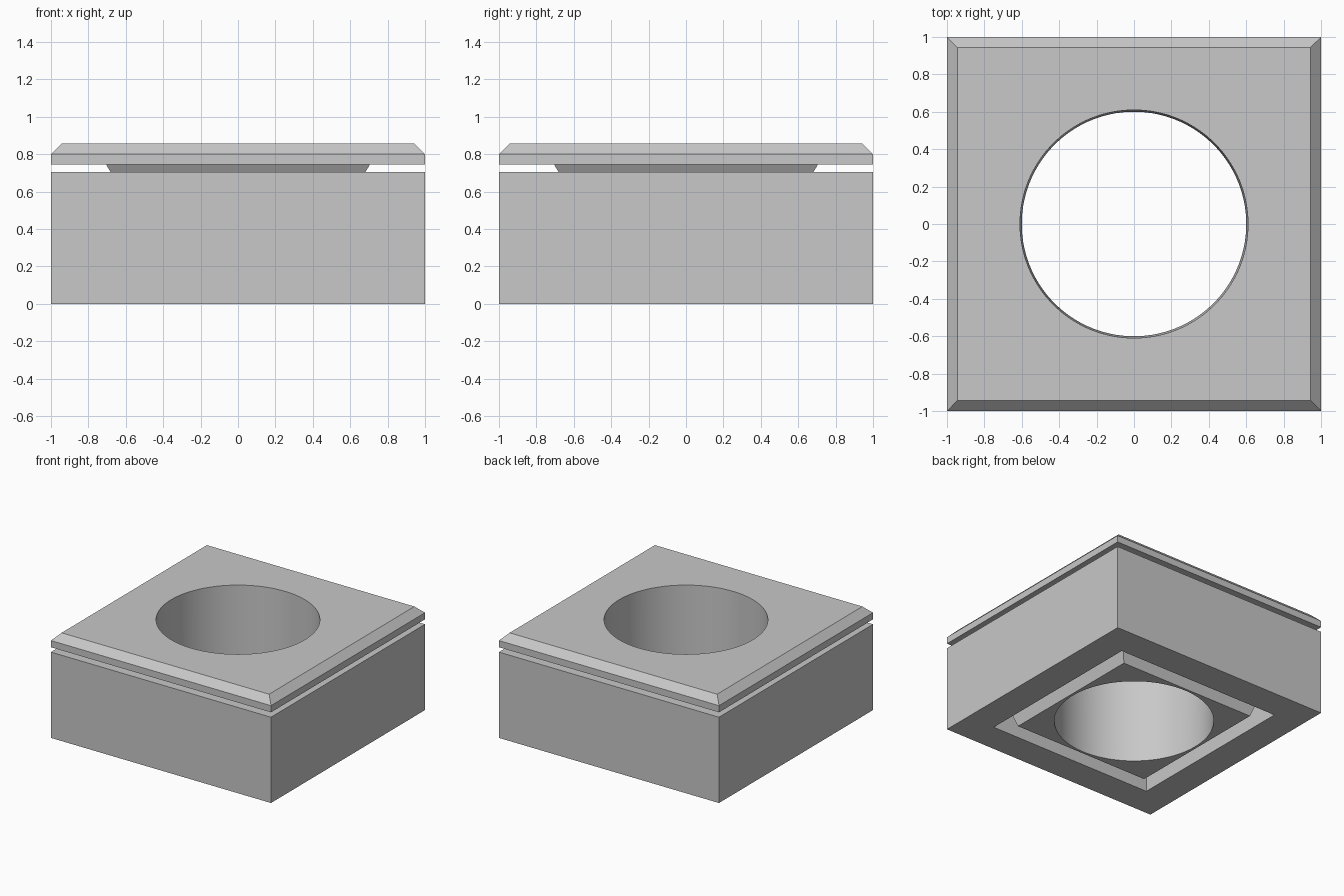
import bpy, bmesh, math

cube = bpy.data.objects.get("Cube")
if cube:
    bpy.data.objects.remove(cube, do_unlink=True)

grey = bpy.data.materials.new("plain grey")
grey.use_nodes = True
colour = (0.58, 0.58, 0.58, 1)
grey.diffuse_color = colour
grey.node_tree.nodes["Principled BSDF"].inputs["Base Color"].default_value = colour


def loft(name, profile, sides=4, closed=False):
    """Stack regular rings from (half width, height) pairs; closed makes a tube."""
    bm = bmesh.new()
    rings = []
    turn = math.pi / sides
    for half, z in profile:
        r = half / math.cos(turn) if sides == 4 else half
        rings.append([bm.verts.new((r * math.cos(turn * (2 * i + 1)),
                                    r * math.sin(turn * (2 * i + 1)), z))
                      for i in range(sides)])
    pairs = list(zip(rings, rings[1:]))
    if closed:
        pairs.append((rings[-1], rings[0]))
    else:
        bm.faces.new(rings[0])
        bm.faces.new(rings[-1])
    for low, high in pairs:
        for i in range(sides):
            j = (i + 1) % sides
            bm.faces.new((low[i], low[j], high[j], high[i]))
    bmesh.ops.recalc_face_normals(bm, faces=bm.faces[:])
    mesh = bpy.data.meshes.new(name)
    bm.to_mesh(mesh)
    bm.free()
    mesh.materials.append(grey)
    obj = bpy.data.objects.new(name, mesh)
    bpy.context.collection.objects.link(obj)
    return obj


# Lower square frame, open right through
loft("base_frame", [(1, 0), (1, 0.705), (0.75, 0.705), (0.75, 0)], closed=True)

# Lid with bevelled rim and the flared plug hanging inside the frame
lid = loft("lid_with_plug", [(0.62, 0), (0.652, 0.1), (0.652, 0.655), (0.705, 0.745),
                             (1, 0.745), (1, 0.8), (0.943, 0.857)])

# Slightly tapered round bore through lid and plug
cutter = loft("bore_cutter", [(0.599, -0.1), (0.611, 0.957)], sides=96)
cutter.hide_render = True
cut = lid.modifiers.new("bore", "BOOLEAN")
cut.operation = "DIFFERENCE"
cut.solver = "EXACT"
cut.object = cutter
bpy.ops.object.select_all(action="DESELECT")
lid.select_set(True)
bpy.context.view_layer.objects.active = lid
bpy.ops.object.modifier_apply(modifier=cut.name)
bpy.data.objects.remove(cutter, do_unlink=True)

# Smooth bore, crisp outer edges
bpy.ops.object.shade_smooth_by_angle(angle=math.radians(15))
